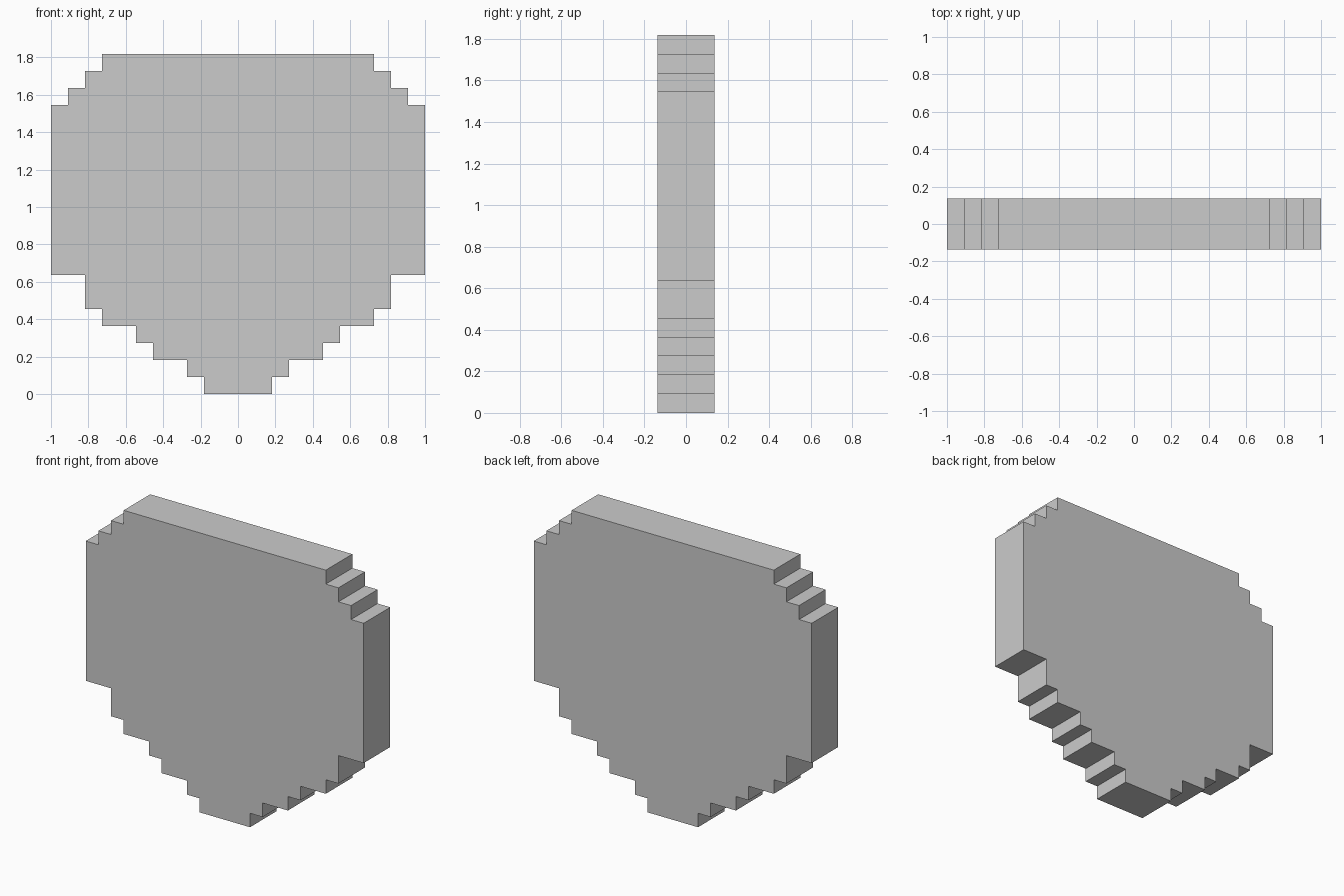
import bpy
import bmesh

if "Cube" in bpy.data.objects:
    bpy.data.objects.remove(bpy.data.objects["Cube"])

U = 1 / 11          # one step of the stepped outline
DEPTH = 3 * U

# Stepped rows from the bottom up: (half width, bottom, top) in steps
ROWS = [(2, 0, 1), (3, 1, 2), (5, 2, 3), (6, 3, 4), (8, 4, 5), (9, 5, 7),
        (11, 7, 17), (10, 17, 18), (9, 18, 19), (8, 19, 20)]

# Right-hand outline, then its mirror image going back down
right = [(w, z) for w, low, high in ROWS for z in (low, high)]
outline = right + [(-w, z) for w, z in reversed(right)]

# Shield plate: front face extruded towards the back
bm = bmesh.new()
front = bm.faces.new([bm.verts.new((x * U, -DEPTH / 2, z * U)) for x, z in outline])
extruded = bmesh.ops.extrude_face_region(bm, geom=[front], use_keep_orig=True)
back_verts = [v for v in extruded["geom"] if isinstance(v, bmesh.types.BMVert)]
bmesh.ops.translate(bm, verts=back_verts, vec=(0, DEPTH, 0))
bmesh.ops.recalc_face_normals(bm, faces=bm.faces)

mesh = bpy.data.meshes.new("shield_plate")
bm.to_mesh(mesh)
bm.free()
bpy.context.collection.objects.link(bpy.data.objects.new("shield_plate", mesh))
